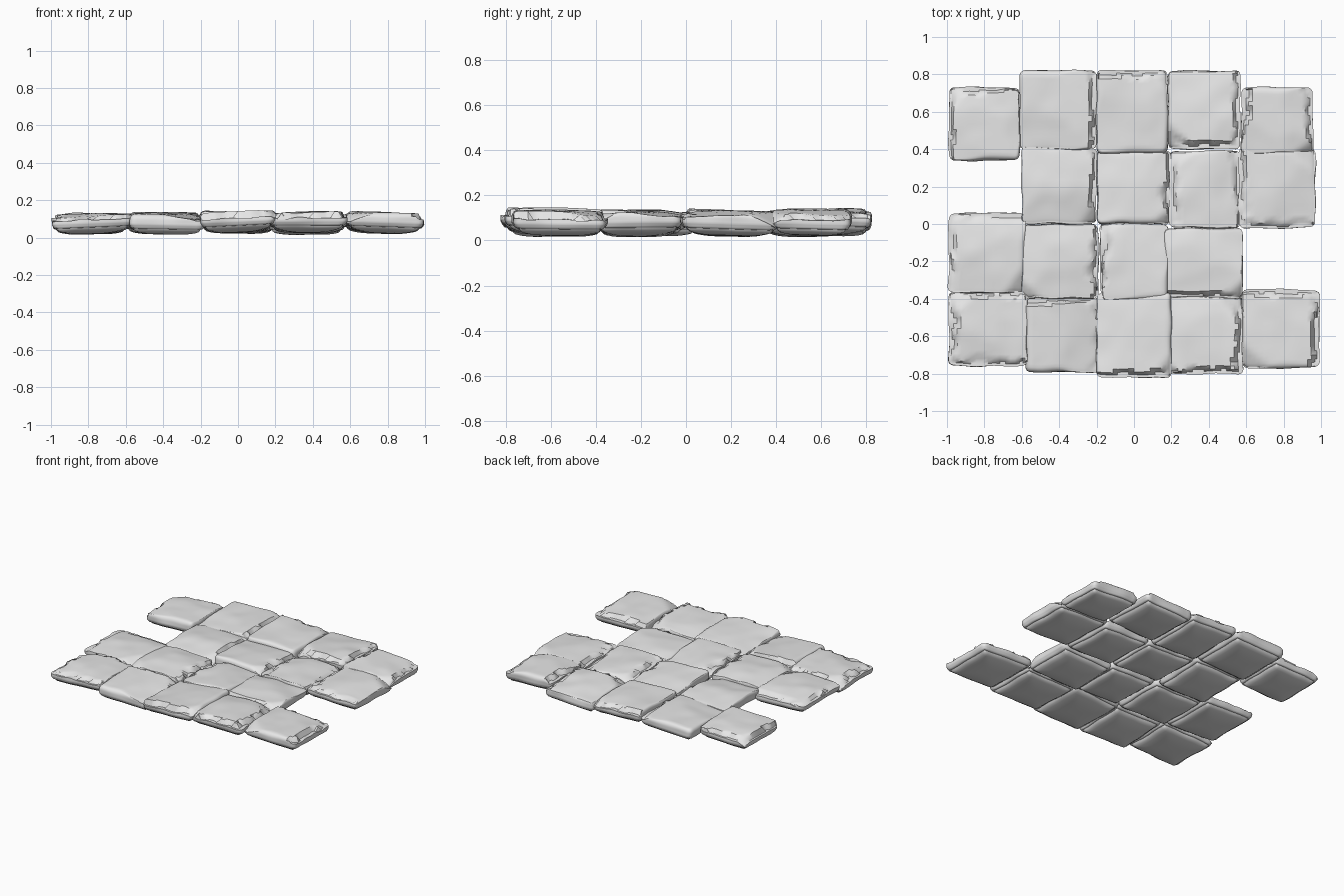
import bpy, bmesh, math, random
from mathutils import Vector, noise

cube = bpy.data.objects.get("Cube")
if cube:
    bpy.data.objects.remove(cube, do_unlink=True)

stone = bpy.data.materials.new("grey stone")
stone.use_nodes = True
GREY = (0.8, 0.8, 0.8, 1)
stone.diffuse_color = GREY
stone.node_tree.nodes["Principled BSDF"].inputs["Base Color"].default_value = GREY

# Each slab: x and y limits in hundredths, then the edges broken down to a ledge
ROWS = {
    "back": [(-99, -61, 34, 73, "wn"), (-61, -20, 40, 82, "e"), (-20, 18, 38, 82, "n"),
             (18, 57, 40, 82, "es"), (57, 96, 38, 73, "we")],
    "upper_middle": [(-60, -20, 0, 41, "e"), (-20, 20, 0, 39, "e"),
                     (19, 57, -2, 39, "we"), (56, 97, -2, 41, "ws")],
    "lower_middle": [(-99, -58, -37, 6, "nw"), (-60, -19, -40, 0, "e"),
                     (-18, 18, -40, 0, "w"), (16, 58, -40, -2, "s")],
    "front": [(-99, -57, -76, -36, "nws"), (-58, -18, -79, -40, "ne"), (-20, 20, -82, -37, "s"),
              (17, 58, -80, -39, "es"), (58, 99, -77, -35, "en")],
}
SIDES = {"e": (1, 0), "w": (-1, 0), "n": (0, 1), "s": (0, -1)}
RADIUS = 0.03


def make_slab(name, x0, x1, y0, y1, ledges, seed):
    rng = random.Random(seed)
    hx, hy, hz = (x1 - x0) / 200, (y1 - y0) / 200, 0.056
    half = Vector((hx, hy, hz))
    inner = half - Vector((RADIUS,) * 3)
    offset = Vector((seed * 7.3, seed * 3.1, 0))
    # Gentle worn planes across the top, plus one steeper corner chip
    planes = []
    for _ in range(4):
        a = rng.uniform(0, math.tau)
        planes.append((math.cos(a), math.sin(a), rng.uniform(0, 0.6), rng.uniform(0.01, 0.035)))
    planes.append((rng.choice((-1, 1)), rng.choice((-1, 1)), rng.uniform(1.2, 1.5), 0.09))
    tilt_x, tilt_y = rng.uniform(-0.01, 0.01), rng.uniform(-0.008, 0.008)

    bm = bmesh.new()
    bmesh.ops.create_cube(bm, size=2)
    bmesh.ops.subdivide_edges(bm, edges=bm.edges[:], cuts=17, use_grid_fill=True)
    for v in bm.verts:
        # Pack the grid toward the edges and round them off
        u = Vector([0.6 * math.sin(c * math.pi / 2) + 0.4 * c for c in v.co])
        p = Vector([c * h for c, h in zip(u, half)])
        core = Vector([max(-i, min(i, c)) for c, i in zip(p, inner)])
        d = p - core
        if d.length > 0:
            p = core + d.normalized() * min(RADIUS, d.length * 1.3)
        # Worn top
        top = hz
        for px, py, start, slope in planes:
            top = min(top, hz - slope * max(0, u.x * px + u.y * py - start))
        wobble = noise.noise(p * 9 + offset)
        top += 0.006 * wobble
        # Broken ledges with ragged inner borders
        for key in ledges:
            sx, sy = SIDES[key]
            dist = (hx - sx * p.x) if sx else (hy - sy * p.y)
            along = p.y if sx else p.x
            jag = noise.noise(Vector((along * 11, seed * 2.7, ord(key))))
            if dist < 0.028 + 0.035 * jag:
                top = min(top, 0.018 + 0.012 * jag)
        if p.z > 0:
            p.z = min(p.z, top)
        # Shallow rounded underside
        if u.z < 0:
            rim = max(abs(u.x), abs(u.y)) ** 3
            p.z += -u.z * 0.025 * rim
            p.x *= 1 + 0.07 * u.z
            p.y *= 1 + 0.07 * u.z
        # Uneven outline
        p.x += 0.010 * noise.noise(Vector((p.y * 8, p.z * 12, seed * 5.3))) * u.x
        p.y += 0.010 * noise.noise(Vector((p.x * 8, p.z * 12, seed * 9.7))) * u.y
        p.z += tilt_x * u.x + tilt_y * u.y
        v.co = p
    mesh = bpy.data.meshes.new(name)
    bm.to_mesh(mesh)
    bm.free()
    mesh.materials.append(stone)
    obj = bpy.data.objects.new(name, mesh)
    obj.location = ((x0 + x1) / 200, (y0 + y1) / 200, 0.078 + rng.uniform(-0.006, 0.006))
    bpy.context.collection.objects.link(obj)
    return obj


slabs = []
for row, tiles in ROWS.items():
    for i, tile in enumerate(tiles):
        slabs.append(make_slab(f"{row}_paving_stone_{i + 1}", *tile, len(slabs) + 1))

# Smooth worn faces, crisp breaks
bpy.ops.object.select_all(action="DESELECT")
for s in slabs:
    s.select_set(True)
bpy.context.view_layer.objects.active = slabs[0]
bpy.ops.object.shade_smooth_by_angle(angle=math.radians(40))
